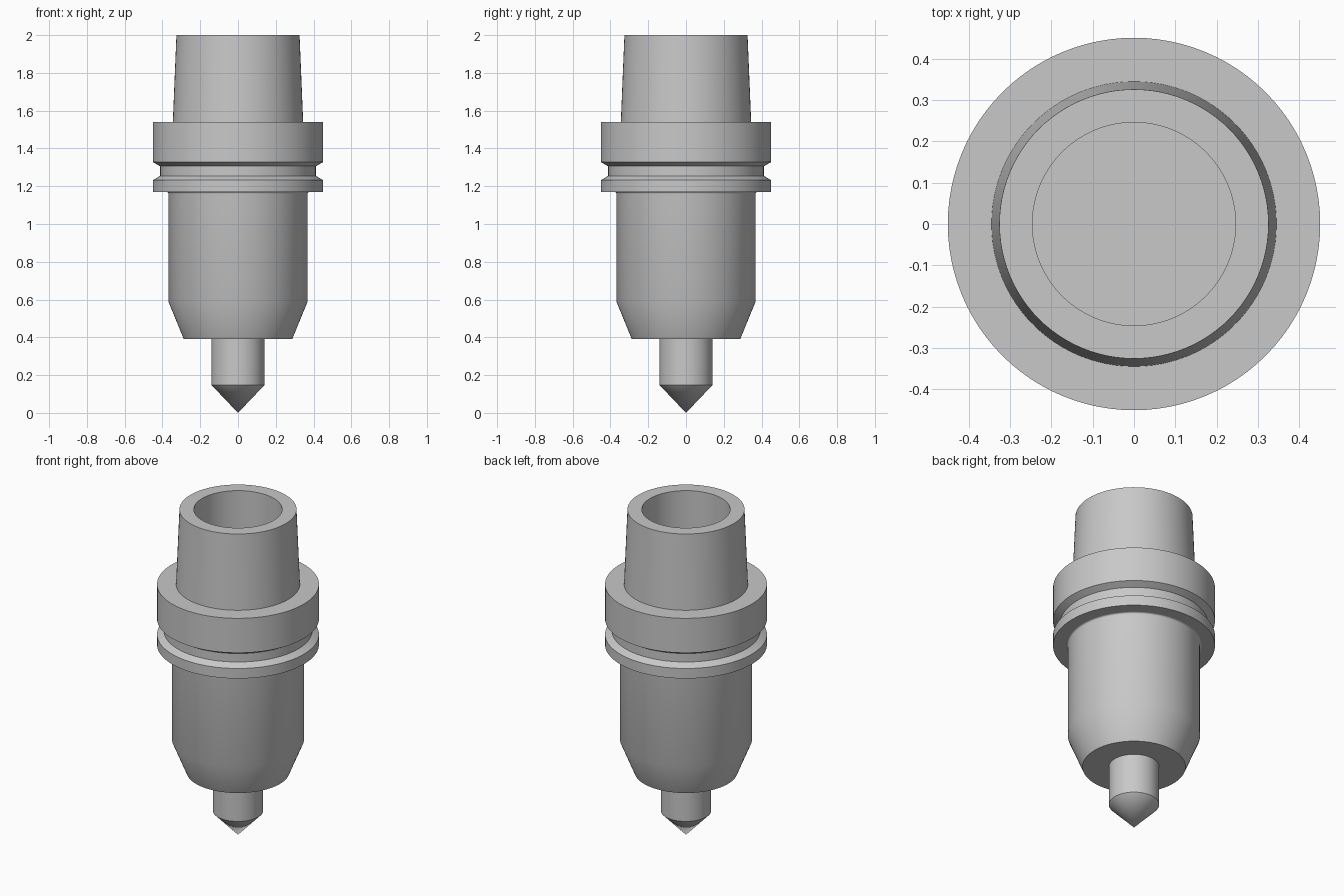
import bpy, bmesh, math

if "Cube" in bpy.data.objects:
    bpy.data.objects.remove(bpy.data.objects["Cube"], do_unlink=True)

SEGMENTS = 96

steel = bpy.data.materials.new("steel_grey")
steel.use_nodes = True
GREY = (0.58, 0.58, 0.58, 1)
steel.diffuse_color = GREY
steel.node_tree.nodes["Principled BSDF"].inputs["Base Color"].default_value = GREY


def lathe(name, profile):
    """Spin a (radius, height) profile around z; follow the outside upwards."""
    bm = bmesh.new()
    rings = []
    for r, z in profile:
        if r == 0:
            rings.append([bm.verts.new((0, 0, z))] * SEGMENTS)
        else:
            angles = [math.tau * i / SEGMENTS for i in range(SEGMENTS)]
            rings.append([bm.verts.new((r * math.cos(a), r * math.sin(a), z)) for a in angles])
    for low, high in zip(rings, rings[1:]):
        for i in range(SEGMENTS):
            j = (i + 1) % SEGMENTS
            # Triangles where a ring is a single point on the axis
            corners = dict.fromkeys((low[i], low[j], high[j], high[i]))
            bm.faces.new(list(corners))
    mesh = bpy.data.meshes.new(name)
    bm.to_mesh(mesh)
    bm.free()
    mesh.materials.append(steel)
    obj = bpy.data.objects.new(name, mesh)
    bpy.context.collection.objects.link(obj)
    bpy.ops.object.select_all(action="DESELECT")
    obj.select_set(True)
    bpy.context.view_layer.objects.active = obj
    bpy.ops.object.shade_smooth_by_angle(angle=math.radians(30))
    return obj


TIP_R, BODY_R, FLANGE_R, SHANK_R = 0.14, 0.368, 0.451, 0.345
BODY_Z, FLANGE_Z, SHANK_Z = 0.39, 1.17, 1.54
FILLET = 0.01

# Pointed cutting tip
lathe("pointed_tip", [(0, 0), (TIP_R, 0.147), (TIP_R, BODY_Z)])

# Main body with tapered nose and a small fillet under the flange
fillet = [(BODY_R + FILLET * (1 - math.cos(t)), FLANGE_Z - FILLET * (1 - math.sin(t)))
          for t in (math.pi / 2 * k / 4 for k in range(5))]
lathe("body", [(TIP_R, BODY_Z), (0.287, BODY_Z), (BODY_R, 0.588)] + fillet)

# Flange with gripper groove
lathe("grooved_flange", [
    (BODY_R + FILLET, FLANGE_Z), (FLANGE_R, FLANGE_Z), (FLANGE_R, 1.232),
    (0.413, 1.254), (0.413, 1.306), (FLANGE_R, 1.328),
    (FLANGE_R, SHANK_Z), (SHANK_R, SHANK_Z)])

# Tapered hollow shank with a blind bore
lathe("hollow_shank", [
    (SHANK_R, SHANK_Z), (0.326, 2), (0.246, 2), (0.246, 1.5), (0, 1.5)])
